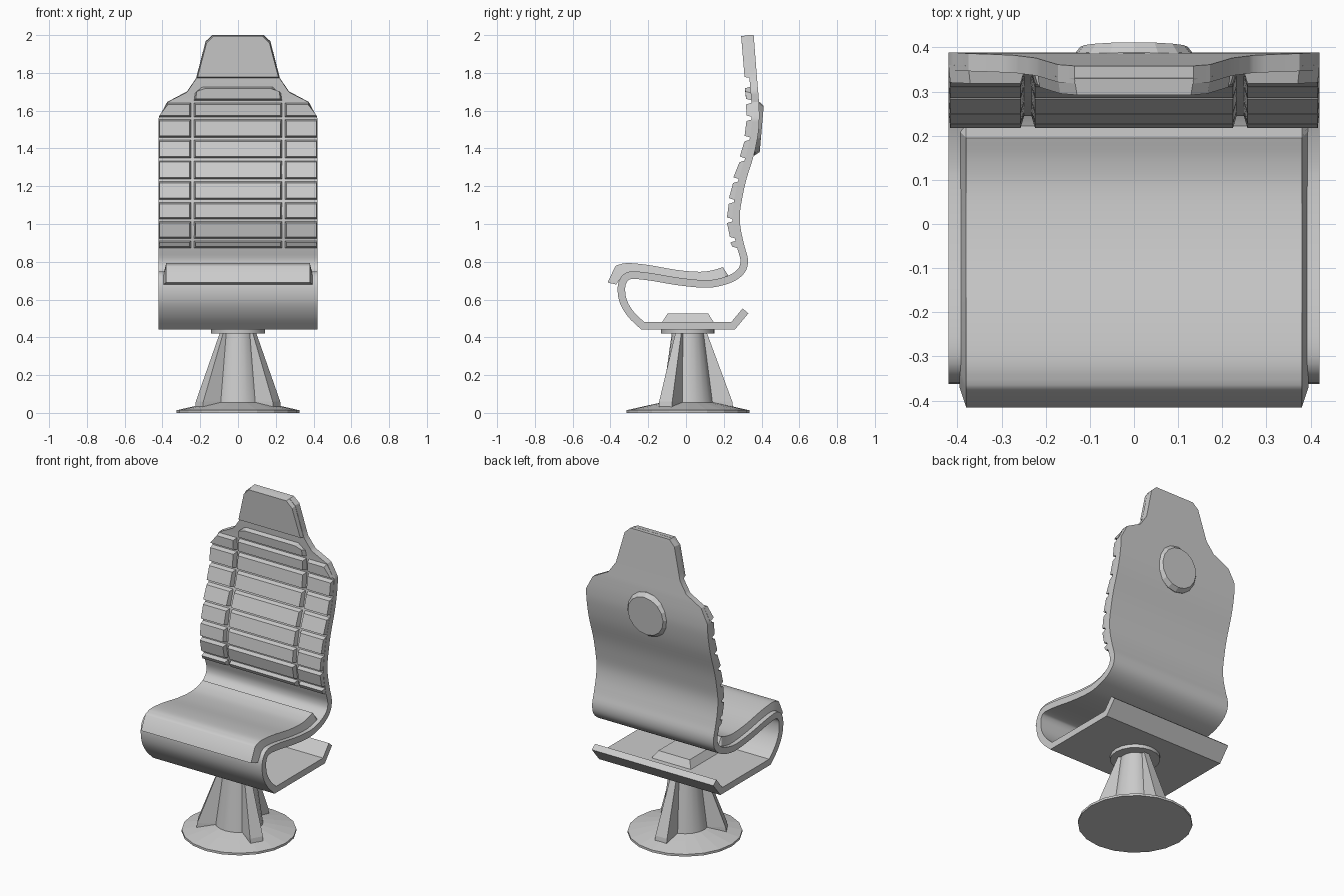
import bpy, bmesh, math
from mathutils import Vector, Matrix

if "Cube" in bpy.data.objects:
    bpy.data.objects.remove(bpy.data.objects["Cube"])


def make(name, verts, faces, smooth=None):
    me = bpy.data.meshes.new(name)
    bm = bmesh.new()
    vs = [bm.verts.new(v) for v in verts]
    for f in faces:
        bm.faces.new([vs[i] for i in f])
    bmesh.ops.recalc_face_normals(bm, faces=bm.faces)
    bm.to_mesh(me)
    bm.free()
    ob = bpy.data.objects.new(name, me)
    bpy.context.collection.objects.link(ob)
    if smooth:
        bpy.ops.object.select_all(action='DESELECT')
        bpy.context.view_layer.objects.active = ob
        ob.select_set(True)
        bpy.ops.object.shade_smooth_by_angle(angle=math.radians(smooth))
    return ob


def loft(name, rings, smooth=None):
    """Bridge equal-sized closed rings and cap both ends."""
    n = len(rings[0])
    faces = [(i * n + j, i * n + (j + 1) % n, (i + 1) * n + (j + 1) % n, (i + 1) * n + j)
             for i in range(len(rings) - 1) for j in range(n)]
    faces += [tuple(range(n)), tuple(range((len(rings) - 1) * n, len(rings) * n))]
    return make(name, [p for r in rings for p in r], faces, smooth)


def spline(pts, steps):
    """Catmull-Rom through the points."""
    p = [Vector(q) for q in pts]
    p = [2 * p[0] - p[1]] + p + [2 * p[-1] - p[-2]]
    out = []
    for i in range(1, len(p) - 2):
        a, b, c, d = p[i - 1:i + 3]
        for k in range(steps):
            t = k / steps
            out.append(0.5 * (2 * b + (c - a) * t + (2 * a - 5 * b + 4 * c - d) * t * t
                              + (3 * b - a - 3 * c + d) * t ** 3))
    return out + [p[-2]]


def lerp(table, x):
    for (x0, y0), (x1, y1) in zip(table, table[1:]):
        if x <= x1:
            return y0 + (y1 - y0) * max(0, x - x0) / (x1 - x0)
    return table[-1][1]


def circle(r, z, n, cy=0.01):
    return [(r * math.cos(2 * math.pi * i / n), cy + r * math.sin(2 * math.pi * i / n), z)
            for i in range(n)]


# Bent shell: one ribbon from the rear lip, under the seat and up the back
HALF, T = 0.42, 0.02
OUTLINE = [(1.56, 0.42), (1.645, 0.375), (1.70, 0.27), (1.77, 0.222), (1.965, 0.172), (2.0, 0.135)]
seat_curve = spline([(-0.23, 0.462), (-0.29, 0.52), (-0.33, 0.585), (-0.342, 0.65), (-0.332, 0.70),
                     (-0.295, 0.728), (-0.2, 0.722), (-0.05, 0.697), (0.07, 0.684), (0.15, 0.686),
                     (0.24, 0.712), (0.295, 0.755), (0.308, 0.81), (0.29, 0.88), (0.27, 0.97),
                     (0.265, 1.05), (0.278, 1.14), (0.30, 1.24), (0.34, 1.37), (0.362, 1.48),
                     (0.368, 1.56), (0.366, 1.645), (0.362, 1.70), (0.356, 1.77),
                     (0.341, 1.965), (0.338, 2.0)], 4)
path = [Vector((0.315, 0.54)), Vector((0.25, 0.462))] + seat_curve


def offset(pts, i, d):
    """Mitred offset of point i to the left of the path."""
    e0 = (pts[max(i, 1)] - pts[max(i, 1) - 1]).normalized()
    j = min(i, len(pts) - 2)
    e1 = (pts[j + 1] - pts[j]).normalized()
    n = Vector((-(e0 + e1).y, (e0 + e1).x)).normalized()
    return pts[i] + n * d / n.dot(Vector((-e1.y, e1.x)))


rings = []
for i, p in enumerate(path):
    w = lerp(OUTLINE, p.y) if p.y > 1.5 else HALF
    a, b = offset(path, i, T), offset(path, i, -T)
    rings.append([(-w, a.x, a.y), (w, a.x, a.y), (w, b.x, b.y), (-w, b.x, b.y)])
loft("seat_shell", rings, 30)

# Seat cushion with sloped sides, lying on the shell
top = spline([(-0.415, 0.69), (-0.375, 0.775)], 1) + \
    spline([(-0.365, 0.782), (-0.31, 0.793), (-0.2, 0.783), (-0.05, 0.757), (0.07, 0.747),
            (0.14, 0.755), (0.195, 0.772)], 4) + [Vector((0.222, 0.73))]
low = [Vector((-0.37, 0.68)), Vector((-0.345, 0.715))] + \
    spline([(-0.33, 0.725), (-0.29, 0.735), (-0.2, 0.73), (-0.05, 0.707), (0.07, 0.694),
            (0.15, 0.698), (0.21, 0.715)], 4) + [Vector((0.222, 0.722))]
loft("seat_cushion", [[(-0.38, t.x, t.y), (0.38, t.x, t.y), (0.395, b.x, b.y), (-0.395, b.x, b.y)]
                      for t, b in zip(top, low)], 30)

# Back pads: bevelled panels in rows and three columns
BACK = [(p.y, p.x) for p in seat_curve if p.x > 0.25 and p.y > 0.76]


def pad(name, pts, depth=0.028, inset=0.012):
    cx = sum(p[0] for p in pts) / len(pts)
    cz = (min(p[1] for p in pts) + max(p[1] for p in pts)) / 2
    base = [(x, lerp(BACK, z) - T + 0.012, z) for x, z in pts]
    front = []
    for x, z in pts:
        side = 0.004 if abs(x) > 0.3 else inset
        z2 = z - math.copysign(inset, z - cz)
        front.append((x - math.copysign(side, x - cx), lerp(BACK, z) - T - depth, z2))
    return loft(name, [base, front])


def row(name, z0, z1, w1=HALF):
    pad(name + "_middle", [(-0.236, z0), (0.236, z0), (0.236, z1), (-0.236, z1)])
    for s, side in ((-1, "left"), (1, "right")):
        pad(f"{name}_{side}", [(s * 0.245, z0), (s * HALF, z0), (s * w1, z1), (s * 0.245, z1)])


levels = [0.865, 0.917, 1.02, 1.122, 1.232, 1.342, 1.452, 1.56]
for i, (z0, z1) in enumerate(zip(levels, levels[1:])):
    row(f"back_pad_{i}", z0 + 0.003, z1 - 0.003)
row("back_pad_shoulder", 1.563, 1.645, 0.375)
pad("back_pad_top", [(-0.236, 1.651), (0.236, 1.651), (0.23, 1.69), (0.185, 1.73),
                     (-0.185, 1.73), (-0.23, 1.69)])
pad("headrest_pad", [(-0.22, 1.772), (0.22, 1.772), (0.173, 1.962), (0.135, 2.0),
                     (-0.135, 2.0), (-0.173, 1.962)], 0.026, 0.006)

# Round boss on the rear of the back
boss = loft("rear_boss", [circle(0.142, -0.03, 16, 0), circle(0.142, 0.0, 16, 0),
                          circle(0.122, 0.025, 16, 0)])
boss.matrix_world = Matrix.Translation((0, 0.376, 1.505)) @ Matrix.Rotation(math.radians(-95), 4, 'X')

# Mounting block above the plate, collar beneath it
loft("mount_block", [[(-a, 0.01 - a, z), (a, 0.01 - a, z), (a, 0.01 + a, z), (-a, 0.01 + a, z)]
                     for a, z in ((0.14, 0.475), (0.108, 0.525))])
loft("collar", [circle(0.142, 0.42, 20), circle(0.142, 0.445, 20)], 30)

# Pedestal column and foot
loft("column", [circle(0.14, 0.03, 20), circle(0.085, 0.425, 20)], 30)
loft("foot_disc", [circle(0.325, 0.0, 20), circle(0.325, 0.014, 20), circle(0.21, 0.04, 20),
                   circle(0.14, 0.055, 20)])

# Three tapering fins around the column
for k in range(3):
    fin_rings = []
    for z, r, w in ((0.025, 0.24, 0.04), (0.06, 0.235, 0.04), (0.425, 0.1, 0.018)):
        fin_rings.append([(0.02, -w, z), (r, -w, z), (r, w, z), (0.02, w, z)])
    fin = loft(f"fin_{k}", fin_rings)
    fin.matrix_world = Matrix.Translation((0, 0.01, 0)) @ Matrix.Rotation(math.radians(90 + 120 * k), 4, 'Z')
